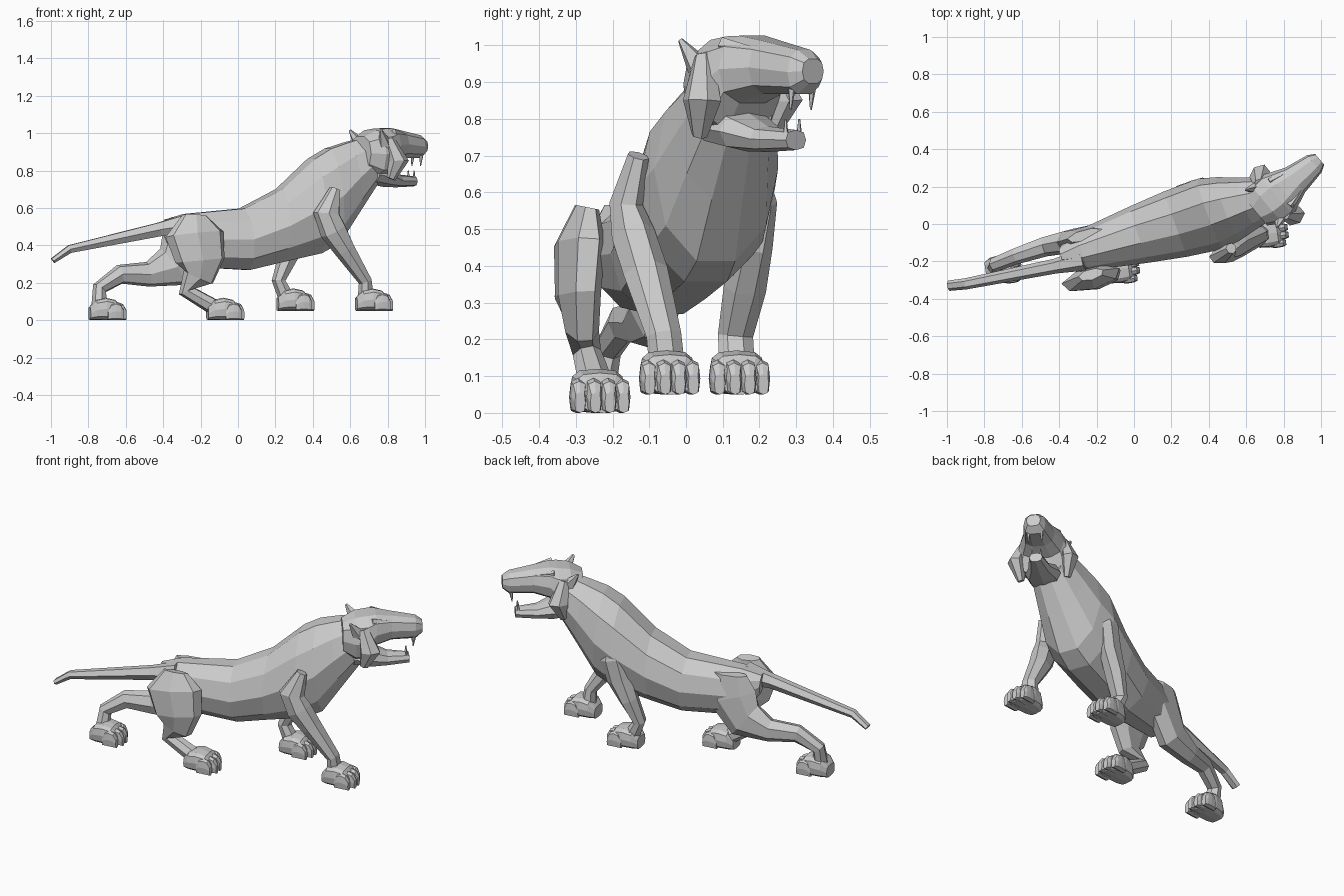
import bpy, bmesh
from math import sin, cos, pi, radians
from mathutils import Vector as V

if "Cube" in bpy.data.objects:
    bpy.data.objects.remove(bpy.data.objects["Cube"])

UP = V((0, 0, 1))


def skin(name, rings):
    """Close a stack of equal-sized rings into one flat-shaded mesh."""
    bm = bmesh.new()
    loops = [[bm.verts.new(p) for p in r] for r in rings]
    n = len(loops[0])
    for a, b in zip(loops, loops[1:]):
        for i in range(n):
            bm.faces.new((a[i], a[(i + 1) % n], b[(i + 1) % n], b[i]))
    bm.faces.new(loops[0])
    bm.faces.new(loops[-1])
    bmesh.ops.recalc_face_normals(bm, faces=bm.faces)
    me = bpy.data.meshes.new(name)
    bm.to_mesh(me)
    bm.free()
    bpy.context.collection.objects.link(bpy.data.objects.new(name, me))


def ring(c, up, lat, n=10, e=1.0):
    """Superellipse ring; e below 1 makes it boxier."""
    pw = lambda v: abs(v) ** e * (1 if v > 0 else -1)
    return [c + lat * pw(cos(2 * pi * i / n)) + up * pw(sin(2 * pi * i / n)) for i in range(n)]


def lateral(deg):
    return V((sin(radians(deg)), -cos(radians(deg)), 0))


def forward(deg):
    return V((cos(radians(deg)), sin(radians(deg)), 0))


def tube(name, pts, lat, n=7):
    """Elliptic tube through (x, y, z, depth radius, side radius)."""
    p = [V(q[:3]) for q in pts]
    rings = []
    for i, q in enumerate(pts):
        t = (p[min(i + 1, len(p) - 1)] - p[max(i - 1, 0)]).normalized()
        side = (lat - t * lat.dot(t)).normalized()
        rings.append(ring(p[i], t.cross(side) * q[3], side * q[4], n))
    skin(name, rings)


def pad(name, base, yaw, length, width, height, n):
    """Rounded flat-soled lump, swelling and shrinking along its length."""
    rings = []
    for k in range(5):
        a = radians(20 + 35 * k)
        h = UP * height / 2 * sin(a) ** .5
        c = base - forward(yaw) * length / 2 * cos(a) + h
        rings.append(ring(c, h, lateral(yaw) * width / 2 * sin(a) ** .4, n, .6))
    skin(name, rings)


def leg(name, pts, x, y, ground):
    """Leg ending in a paw with four toes."""
    tube(name + "_leg", pts + [(x - .04, y, ground + .06, .045, .05)], lateral(15))
    base, yaw = V((x, y, ground)), 8
    pad(name + "_paw", base - forward(yaw) * .01, yaw, .18, .15, .12, 12)
    for k in range(4):
        s = (k - 1.5) * .04
        spot = base + lateral(yaw) * s + forward(yaw) * (.06 - 6 * s * s)
        pad(f"{name}_toe_{k + 1}", spot, yaw, .09, .045, .095, 8)


# torso and neck: top x, top z, bottom x, bottom z, half width
rings = []
for tx, tz, bx, bz, w in [(-.39, .54, -.38, .42, .05), (-.28, .575, -.28, .28, .11),
                          (.02, .605, .05, .26, .16), (.22, .71, .22, .30, .185),
                          (.39, .875, .43, .345, .20), (.48, .93, .53, .40, .18),
                          (.58, .96, .64, .57, .145), (.70, .99, .75, .74, .11)]:
    y = -.065 + .29 * (tx + bx) / 2
    top, bot = V((tx, y, tz)), V((bx, y, bz))
    rings.append(ring((top + bot) / 2, (top - bot) / 2, lateral(20) * w))
skin("torso", rings)

# tail
tube("tail", [(-.27, -.19, .51, .065, .06), (-.42, -.225, .485, .042, .04),
              (-.90, -.32, .38, .024, .03), (-.99, -.33, .318, .016, .028)], lateral(15), 6)

# legs and paws
leg("near_front", [(.52, -.13, .70, .03, .03), (.475, -.165, .57, .075, .045),
                   (.51, -.145, .48, .075, .06), (.57, -.11, .38, .058, .063),
                   (.68, -.06, .21, .036, .05)], .725, -.05, .05)
leg("far_front", [(.37, .19, .66, .03, .03), (.345, .205, .58, .075, .04),
                  (.32, .18, .46, .075, .055), (.27, .16, .34, .055, .06),
                  (.218, .135, .21, .037, .05)], .305, .14, .05)
leg("near_hind", [(-.23, -.27, .56, .07, .03), (-.23, -.29, .46, .165, .06),
                  (-.20, -.295, .32, .14, .055), (-.21, -.285, .23, .09, .045),
                  (-.28, -.27, .16, .042, .04)], -.07, -.24, 0)
leg("far_hind", [(-.26, -.06, .55, .10, .03), (-.26, -.07, .42, .155, .06),
                 (-.34, -.09, .285, .125, .065), (-.48, -.12, .245, .068, .055),
                 (-.63, -.17, .245, .053, .045), (-.74, -.215, .17, .04, .04)], -.70, -.24, 0)

# head frame: u forward, l sideways, z up, turned towards the far side
TURN = 40


def head(u, l, z):
    return V((.7, .1, z)) + forward(TURN) * u + lateral(TURN) * l


def head_loft(name, secs, n):
    skin(name, [ring(head(u, 0, (a + b) / 2), UP * (a - b) / 2, lateral(TURN) * w, n, .8)
                for u, a, b, w in secs])


# skull with muzzle, and open lower jaw
head_loft("skull", [(-.06, .985, .80, .09), (.01, 1.02, .755, .135), (.08, 1.03, .76, .14),
                    (.125, 1.03, .84, .12), (.21, 1.015, .865, .085),
                    (.345, .99, .865, .06), (.382, .965, .895, .038)], 10)
head_loft("lower_jaw", [(0, .82, .73, .09), (.10, .82, .712, .095),
                        (.19, .78, .71, .062), (.31, .77, .715, .036)], 8)


def head_pair(part, pts, n=5):
    """Mirrored head part through (u, l, z, radius)."""
    for s, side in ((1, "near"), (-1, "far")):
        tube(f"{side}_{part}", [(*head(u, s * l, z), r, r * .8) for u, l, z, r in pts],
             lateral(TURN), n)


head_pair("cheek_ruff", [(.05, .11, .97, .03), (.085, .145, .85, .06), (.05, .125, .755, .025)], 6)
head_pair("ear", [(.03, .10, .93, .045), (-.025, .13, 1.015, .008)])
head_pair("brow", [(.10, .085, 1.0, .024), (.21, .06, .985, .01)])
head_pair("upper_fang", [(.335, .036, .885, .013), (.33, .036, .825, .003)])
head_pair("lower_fang", [(.295, .024, .75, .01), (.295, .024, .80, .003)])
